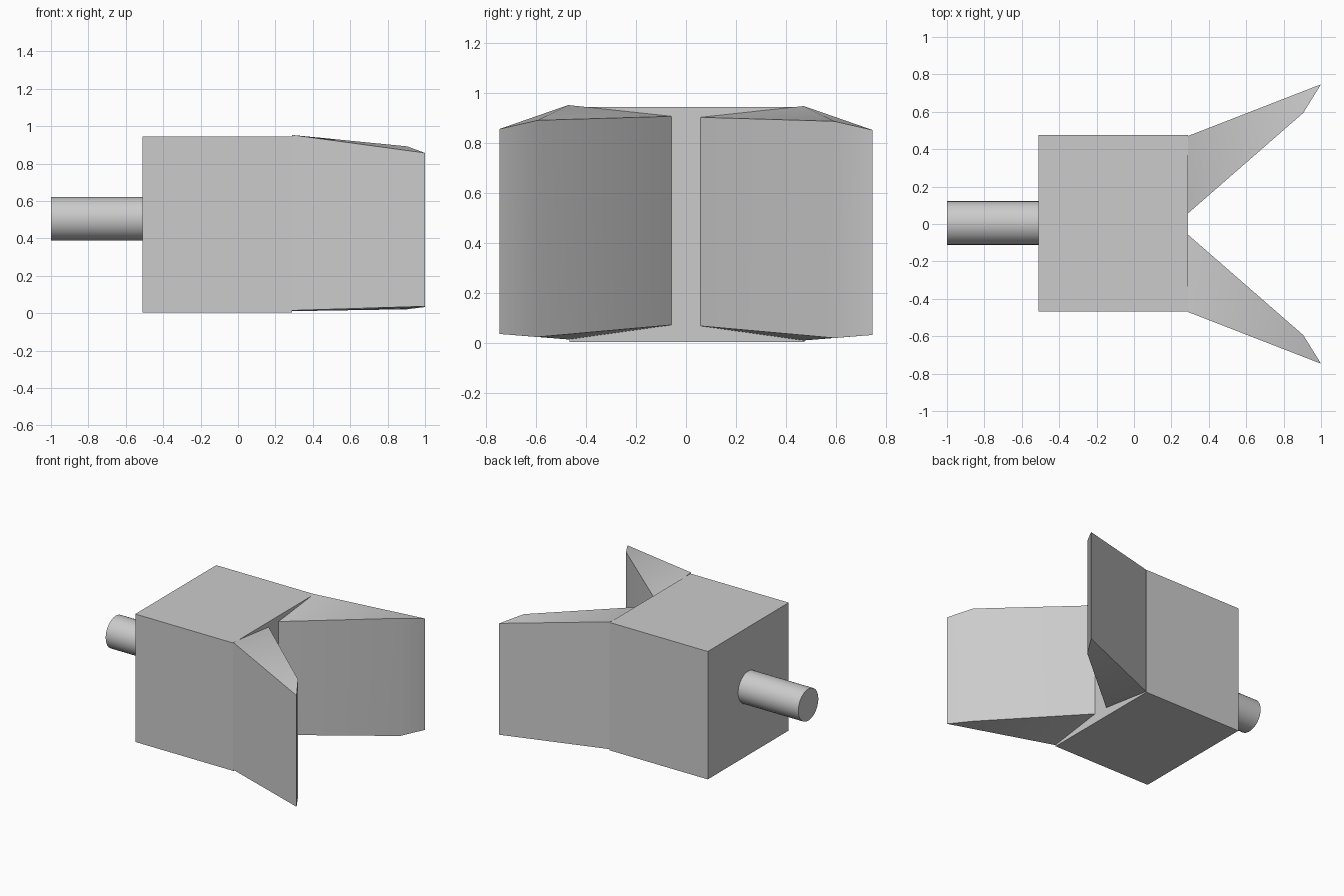
import bpy, bmesh, math

cube = bpy.data.objects.get("Cube")
if cube:
    bpy.data.objects.remove(cube, do_unlink=True)

# Single plain grey
grey = bpy.data.materials.new("light_grey")
grey.use_nodes = True
colour = (0.6, 0.6, 0.6, 1)
grey.diffuse_color = colour
grey.node_tree.nodes["Principled BSDF"].inputs["Base Color"].default_value = colour


def finish(obj, name):
    obj.name = name
    obj.data.materials.append(grey)
    bpy.ops.object.select_all(action="DESELECT")
    obj.select_set(True)
    bpy.context.view_layer.objects.active = obj
    bpy.ops.object.shade_smooth_by_angle(angle=math.radians(30))


# Square housing
bpy.ops.mesh.primitive_cube_add(size=1, location=(-0.11, 0.004, 0.475))
body = bpy.context.object
body.scale = (0.8, 0.942, 0.942)
bpy.ops.object.transform_apply(location=False, rotation=False, scale=True)
finish(body, "body_block")

# Round drive shaft
bpy.ops.mesh.primitive_cylinder_add(vertices=32, radius=0.117, depth=0.49,
                                    location=(-0.755, 0.005, 0.505),
                                    rotation=(0, math.pi / 2, 0))
finish(bpy.context.object, "shaft")

# Flared jaws: plan corners as x, y, bottom z, top z
PLAN = [(0.29, 0.471, 0.015, 0.953), (0.29, 0.058, 0.073, 0.908),
        (0.905, 0.594, 0.025, 0.892), (1.0, 0.747, 0.037, 0.857)]


def jaw(name, side, drop):
    bm = bmesh.new()
    low = [bm.verts.new((x, side * y, b - drop)) for x, y, b, t in PLAN]
    top = [bm.verts.new((x, side * y, t - drop)) for x, y, b, t in PLAN]
    for ring in (low, top):
        bm.faces.new((ring[0], ring[1], ring[2]))
        bm.faces.new((ring[0], ring[2], ring[3]))
    for i in range(4):
        j = (i + 1) % 4
        bm.faces.new((low[i], low[j], top[j], top[i]))
    bmesh.ops.recalc_face_normals(bm, faces=bm.faces)
    mesh = bpy.data.meshes.new(name)
    bm.to_mesh(mesh)
    bm.free()
    obj = bpy.data.objects.new(name, mesh)
    bpy.context.collection.objects.link(obj)
    finish(obj, name)


jaw("left_jaw", 1, 0.004)
jaw("right_jaw", -1, 0)
